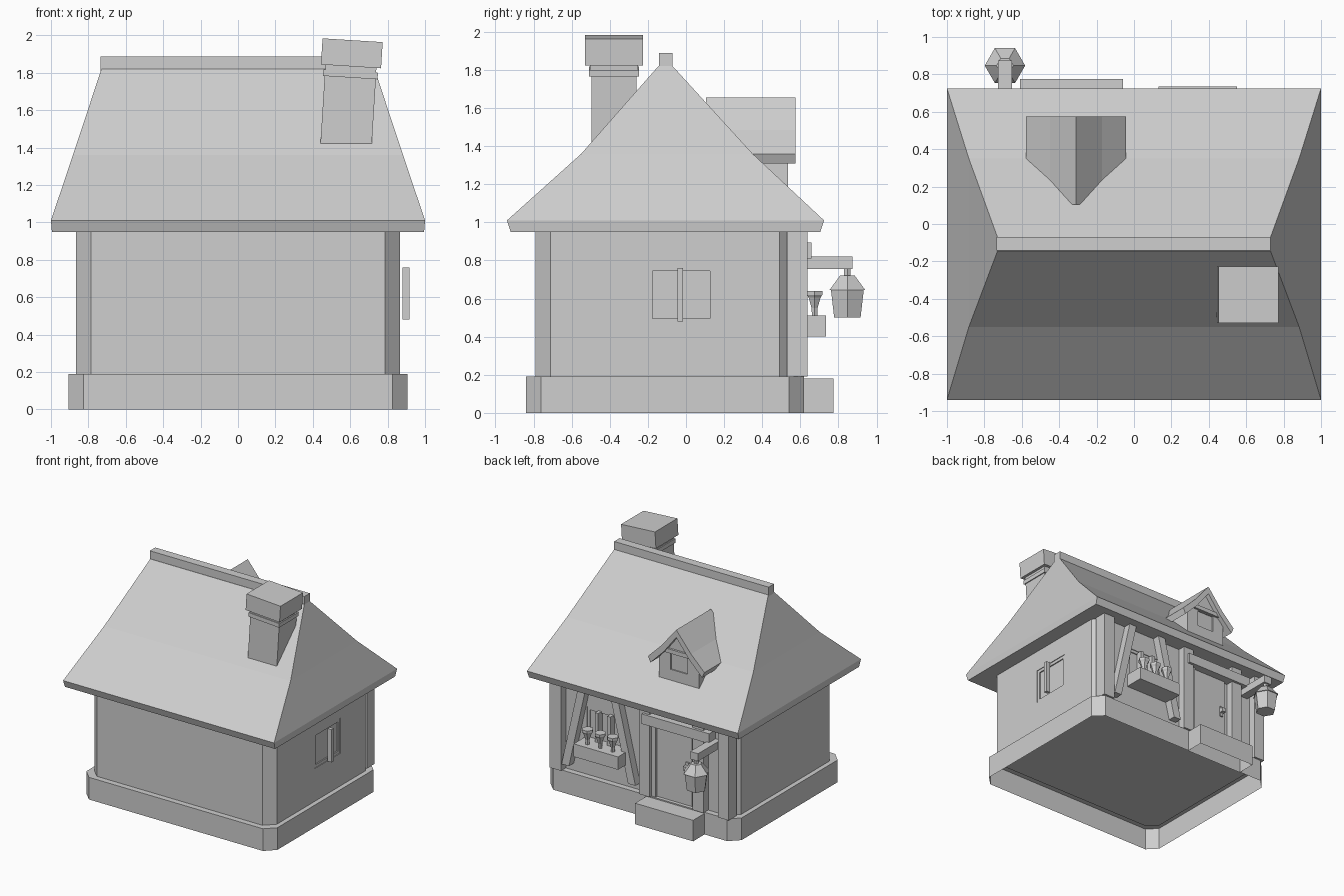
import bpy, bmesh, math
from mathutils import Matrix, Vector

cube = bpy.data.objects.get("Cube")
if cube:
    bpy.data.objects.remove(cube, do_unlink=True)

GREY = (0.62, 0.62, 0.62, 1)
grey = bpy.data.materials.new("plain_grey")
grey.use_nodes = True
grey.diffuse_color = GREY
grey.node_tree.nodes["Principled BSDF"].inputs["Base Color"].default_value = GREY


def loft(name, rings, open_bottom=False):
    """Solid through rings of points, flat shaded; the first cap may be left open."""
    bm = bmesh.new()
    loops = [[bm.verts.new(p) for p in ring] for ring in rings]
    n = len(loops[0])
    for a, b in zip(loops, loops[1:]):
        for i in range(n):
            j = (i + 1) % n
            bm.faces.new((a[i], a[j], b[j], b[i]))
    bottom = bm.faces.new(loops[0])
    bm.faces.new(loops[-1])
    bmesh.ops.recalc_face_normals(bm, faces=bm.faces)
    if open_bottom:
        bm.faces.remove(bottom)
    mesh = bpy.data.meshes.new(name)
    bm.to_mesh(mesh)
    bm.free()
    mesh.materials.append(grey)
    obj = bpy.data.objects.new(name, mesh)
    bpy.context.collection.objects.link(obj)
    return obj


def rect(x0, x1, y0, y1, z):
    return [(x0, y0, z), (x1, y0, z), (x1, y1, z), (x0, y1, z)]


def box(name, x0, x1, y0, y1, z0, z1, open_bottom=False):
    return loft(name, [rect(x0, x1, y0, y1, z0), rect(x0, x1, y0, y1, z1)], open_bottom)


def chamfered(hx, y0, y1, z, c=0.08):
    return [(-hx + c, y0, z), (hx - c, y0, z), (hx, y0 + c, z), (hx, y1 - c, z),
            (hx - c, y1, z), (-hx + c, y1, z), (-hx, y1 - c, z), (-hx, y0 + c, z)]


def ngon(x, y, z, r, n=6):
    return [(x + r * math.cos(math.tau * i / n), y + r * math.sin(math.tau * i / n), z)
            for i in range(n)]


def prism_y(name, profile, y0, y1):
    return loft(name, [[(x, y, z) for x, z in profile] for y in (y0, y1)])


def cut(target, cutter):
    """Subtract the cutter from the target, then discard it."""
    mod = target.modifiers.new(cutter.name, 'BOOLEAN')
    mod.operation = 'DIFFERENCE'
    mod.solver = 'EXACT'
    mod.object = cutter
    bpy.context.view_layer.update()
    deps = bpy.context.evaluated_depsgraph_get()
    baked = bpy.data.meshes.new_from_object(target.evaluated_get(deps))
    target.modifiers.clear()
    target.data = baked
    bpy.data.objects.remove(cutter, do_unlink=True)


# Stone base, open underneath
loft("base", [chamfered(0.905, -0.84, 0.62, 0), chamfered(0.905, -0.84, 0.62, 0.19)], True)

# Walls with shallow stepped windows and free-standing mullions
walls = loft("walls", [chamfered(0.865, -0.79, 0.57, 0.183), chamfered(0.865, -0.79, 0.57, 0.97)])
for m, depth in ((0, 0.006), (0.025, 0.016)):
    cut(walls, box("side_window_cut", 0.865 - depth, 1, -0.2 + m, 0.15 - m, 0.47 + m, 0.77 - m))
    cut(walls, box("back_window_cut", 0.19 + m, 0.54 - m, 0.57 - depth, 0.7, 0.47 + m, 0.77 - m))
box("side_window_mullion", 0.88, 0.918, -0.045, -0.015, 0.48, 0.76)
for name, x in (("left_back_mullion", 0.42), ("right_back_mullion", 0.305)):
    box(name, x - 0.015, x + 0.015, 0.55, 0.61, 0.49, 0.76)

# Main roof with flared eaves, and ridge beam
loft("roof", [rect(-0.995, 0.995, -0.92, 0.705, 0.95), rect(-1, 1, -0.94, 0.725, 1.01),
              rect(-0.883, 0.883, -0.55, 0.35, 1.36), rect(-0.73, 0.73, -0.145, -0.07, 1.82)])
box("ridge_beam", -0.735, 0.73, -0.143, -0.07, 1.81, 1.888)

# Leaning chimney
pivot = Vector((0.578, 0, 1.42))
lean = (Matrix.Translation(pivot) @ Matrix.Rotation(math.radians(3.6), 4, 'Y')
        @ Matrix.Translation(-pivot))
for name, hx, hy, z0, z1 in (("chimney_shaft", 0.137, 0.118, 1.3, 1.78),
                             ("chimney_band", 0.146, 0.132, 1.775, 1.81),
                             ("chimney_neck", 0.136, 0.125, 1.81, 1.84),
                             ("chimney_cap", 0.161, 0.152, 1.835, 1.975)):
    part = box(name, 0.578 - hx, 0.578 + hx, -0.378 - hy, -0.378 + hy, z0, z1)
    part.data.transform(lean)

# Dormer: walls, flared roof, tie beam and window
DX = -0.31
dormer = prism_y("dormer_walls", [(DX - 0.19, 1.05), (DX + 0.19, 1.05), (DX + 0.19, 1.36),
                                  (DX, 1.6), (DX - 0.19, 1.36)], 0.12, 0.535)
cut(dormer, box("dormer_window_cut", DX - 0.08, DX + 0.08, 0.525, 0.6, 1.28, 1.42))
half = [(0.267, 1.36), (0.14, 1.485), (0, 1.655)]
under = [(0, 1.59), (0.12, 1.435), (0.245, 1.31)]
profile = ([(DX + x, z) for x, z in half] + [(DX - x, z) for x, z in half[1::-1]]
           + [(DX - x, z) for x, z in under[:0:-1]] + [(DX + x, z) for x, z in under])
prism_y("dormer_roof", profile, 0.105, 0.575)
box("dormer_tie_beam", DX - 0.15, DX + 0.15, 0.5, 0.553, 1.425, 1.46)

# Timber posts on the entrance wall
for name, x0, x1 in (("left_corner_post", 0.74, 0.85), ("middle_post", -0.1, 0.0),
                     ("door_post", -0.61, -0.51), ("right_corner_post", -0.85, -0.75)):
    box(name, x0, x1, 0.53, 0.637, 0.19, 0.96)

# Diagonal braces either side of the window
for name, top, bottom in (("left_brace", 0.54, 0.7), ("right_brace", 0.24, 0.07)):
    prism_y(name, [(bottom - 0.035, 0.25), (bottom + 0.035, 0.25),
                   (top + 0.035, 0.96), (top - 0.035, 0.96)], 0.56, 0.635)

# Door, lintel, handle and step
box("door", -0.47, -0.13, 0.55, 0.59, 0.19, 0.83)
box("door_jamb", -0.14, -0.1, 0.55, 0.61, 0.19, 0.83)
box("door_lintel", -0.68, -0.04, 0.55, 0.658, 0.81, 0.895)
box("handle_plate", -0.445, -0.415, 0.58, 0.6, 0.47, 0.56)
box("door_knob", -0.448, -0.412, 0.595, 0.632, 0.5, 0.535)
box("step", -0.61, -0.06, 0.615, 0.775, 0, 0.18, True)

# Flower box with three flowers
box("flower_box", 0.13, 0.55, 0.56, 0.735, 0.4, 0.51)
for i in range(3):
    x = 0.22 + 0.12 * i
    loft(f"flower_{i + 1}", [ngon(x, 0.675, z, r) for z, r in
                             ((0.5, 0.016), (0.55, 0.018), (0.605, 0.036),
                              (0.62, 0.047), (0.64, 0.047))])

# Lantern on its bracket
LX, LY = -0.69, 0.847
box("lantern_bracket", LX - 0.037, LX + 0.037, 0.55, 0.875, 0.755, 0.82)
loft("lantern_body", [ngon(LX, LY, z, r) for z, r in ((0.5, 0.08), (0.65, 0.1))])
loft("lantern_roof", [ngon(LX, LY, z, r) for z, r in ((0.645, 0.108), (0.72, 0.045))])
loft("lantern_hook", [ngon(LX, LY, z, 0.02) for z in (0.71, 0.76)])
